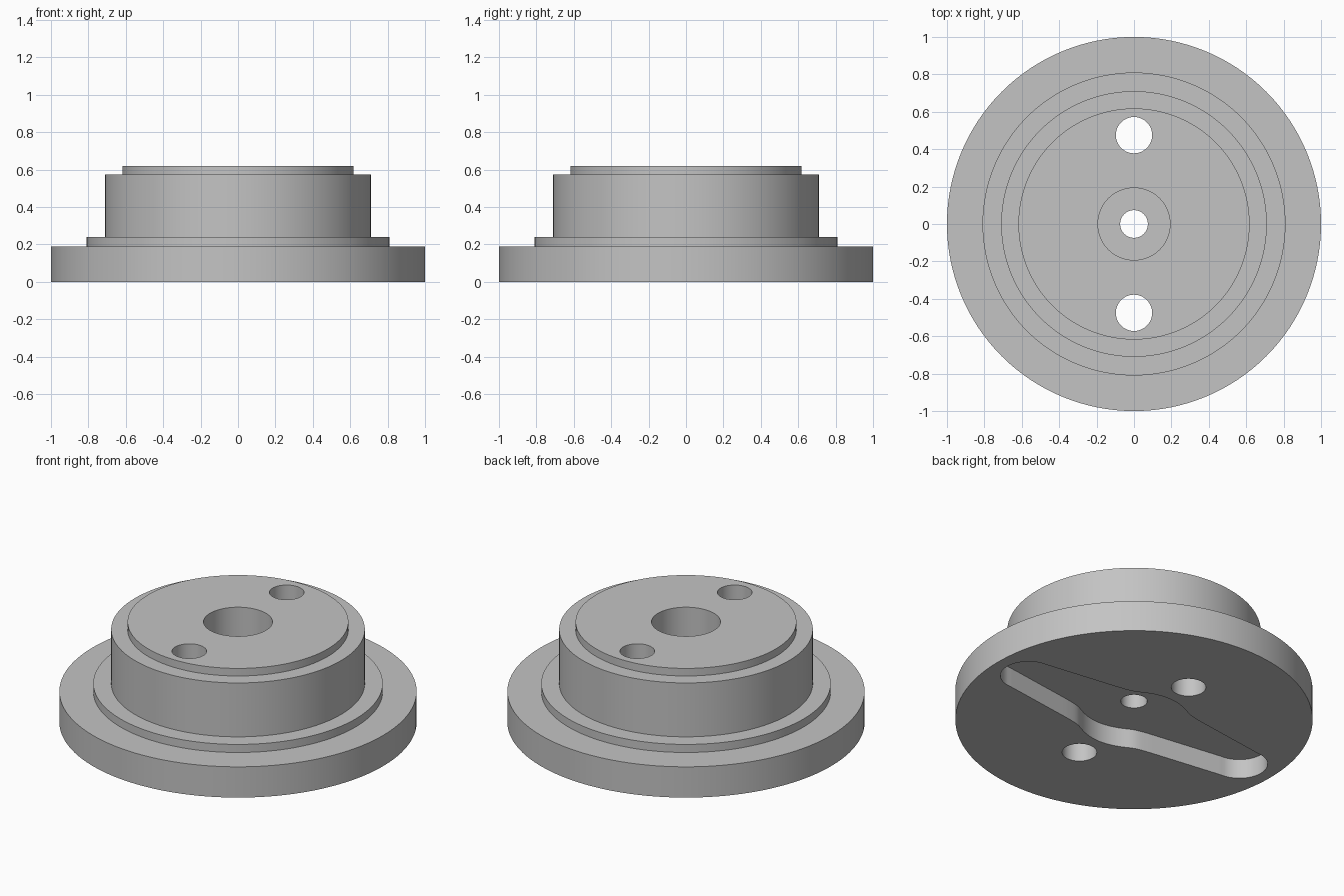
import bpy, bmesh, math

if "Cube" in bpy.data.objects:
    bpy.data.objects.remove(bpy.data.objects["Cube"])

SEG = 128

grey = bpy.data.materials.new("light grey")
grey.diffuse_color = (0.55, 0.55, 0.55, 1)
grey.use_nodes = True
grey.node_tree.nodes["Principled BSDF"].inputs["Base Color"].default_value = grey.diffuse_color


def make_object(name, bm):
    bmesh.ops.recalc_face_normals(bm, faces=bm.faces[:])
    mesh = bpy.data.meshes.new(name)
    bm.to_mesh(mesh)
    bm.free()
    obj = bpy.data.objects.new(name, mesh)
    bpy.context.collection.objects.link(obj)
    mesh.materials.append(grey)
    return obj


def prism(name, outline, z0, z1):
    """Extrude a flat outline from z0 to z1."""
    bm = bmesh.new()
    face = bm.faces.new([bm.verts.new((x, y, z0)) for x, y in outline])
    up = bmesh.ops.extrude_face_region(bm, geom=[face])["geom"]
    for v in up:
        if isinstance(v, bmesh.types.BMVert):
            v.co.z = z1
    return make_object(name, bm)


def circle(r, cy=0.0, n=64):
    return [(r * math.cos(2 * math.pi * i / n), cy + r * math.sin(2 * math.pi * i / n))
            for i in range(n)]


# Stepped wheel body, turned from a half profile
profile = [(0, 0), (1, 0), (1, 0.19), (0.81, 0.19), (0.81, 0.24), (0.71, 0.24),
           (0.71, 0.573), (0.618, 0.573), (0.618, 0.62), (0, 0.62)]
bm = bmesh.new()
pts = [bm.verts.new((r, 0, z)) for r, z in profile]
edges = [bm.edges.new(p) for p in zip(pts, pts[1:])]
bmesh.ops.spin(bm, geom=pts + edges, cent=(0, 0, 0), axis=(0, 0, 1),
               angle=2 * math.pi, steps=SEG)
bmesh.ops.remove_doubles(bm, verts=bm.verts[:], dist=1e-5)
# merge the flat end fans into single caps
bmesh.ops.dissolve_verts(bm, verts=[v for v in bm.verts if math.hypot(v.co.x, v.co.y) < 1e-4])
body = make_object("stepped_wheel", bm)


# Two-armed pocket: round hub blended into tapering arms with round ends
def half_width(x):
    arm = 0.265 - 0.14 * x
    hub = math.sqrt(max(0.305 ** 2 - x * x, 0))
    k = 0.025
    return (arm + hub + math.sqrt((arm - hub) ** 2 + k * k)) / 2


CX, STEPS = 0.77, 48
upper = [(CX * i / STEPS, half_width(CX * i / STEPS)) for i in range(STEPS + 1)]
end_r = upper[-1][1]
tip = [(CX + end_r * math.sin(a), end_r * math.cos(a))
       for a in (math.pi / 2 * i / 12 for i in range(1, 13))]
quarter = upper + tip
half = quarter + [(x, -y) for x, y in reversed(quarter[:-1])]
outline = half + [(-x, y) for x, y in reversed(half[1:-1])]

# Cutters for pocket, bore and the three through holes
cutters = [
    prism("pocket_cutter", outline, -0.1, 0.12),
    prism("bore_cutter", circle(0.193), 0.24, 0.8),
    prism("centre_hole_cutter", circle(0.074), -0.2, 0.9),
    prism("pin_hole_cutter_a", circle(0.097, 0.475), -0.2, 0.9),
    prism("pin_hole_cutter_b", circle(0.097, -0.475), -0.2, 0.9),
]
bpy.context.view_layer.objects.active = body
body.select_set(True)
for c in cutters:
    c.hide_render = True
    mod = body.modifiers.new(c.name, 'BOOLEAN')
    mod.operation = 'DIFFERENCE'
    mod.solver = 'EXACT'
    mod.object = c
    bpy.ops.object.modifier_apply(modifier=mod.name)
for c in cutters:
    bpy.data.objects.remove(c)

bpy.ops.object.shade_smooth_by_angle(angle=math.radians(25))
